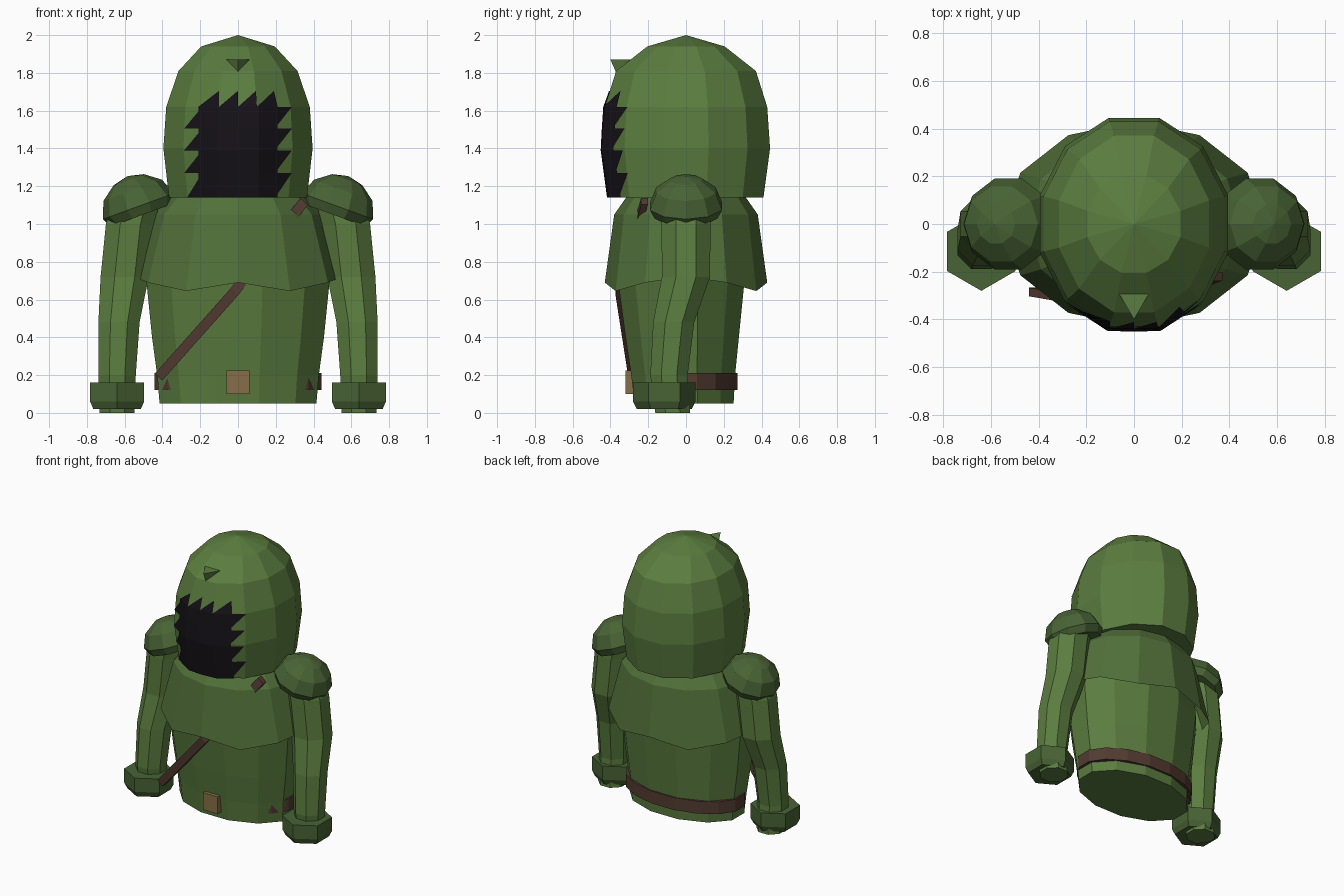
import bpy, bmesh, math
from mathutils import Vector, Matrix
from mathutils.bvhtree import BVHTree

if "Cube" in bpy.data.objects:
    bpy.data.objects.remove(bpy.data.objects["Cube"])

def mat(name, c):
    m = bpy.data.materials.new(name)
    m.diffuse_color = (*c, 1)
    m.use_nodes = True
    m.node_tree.nodes["Principled BSDF"].inputs["Base Color"].default_value = m.diffuse_color
    return m

GREEN = mat("green_cloth", (0.105, 0.205, 0.05))
DARK = mat("dark_green_cloth", (0.065, 0.125, 0.035))
MID = mat("mid_green_cloth", (0.085, 0.165, 0.042))
BROWN = mat("brown_leather", (0.085, 0.043, 0.03))
TAN = mat("tan_buckle", (0.24, 0.155, 0.065))
BLACK = mat("black_shadow", (0.008, 0.006, 0.009))

def finish(bm, name, material, recalc=True):
    if recalc:
        bmesh.ops.recalc_face_normals(bm, faces=bm.faces)
    me = bpy.data.meshes.new(name)
    bm.to_mesh(me)
    bm.free()
    me.materials.append(material)
    ob = bpy.data.objects.new(name, me)
    bpy.context.collection.objects.link(ob)
    return ob

def loft(rings, n, phase=0.0, bottom=True, top=True):
    """Rings are (x, y, z, rx, ry); a zero radius makes an apex."""
    bm = bmesh.new()
    loops = []
    for x, y, z, rx, ry in rings:
        if rx == 0:
            loops.append([bm.verts.new((x, y, z))])
            continue
        loops.append([bm.verts.new((x + rx * math.cos(phase + 2 * math.pi * i / n),
                                    y + ry * math.sin(phase + 2 * math.pi * i / n), z))
                      for i in range(n)])
    for a, b in zip(loops, loops[1:]):
        for i in range(n):
            j = (i + 1) % n
            if len(b) == 1:
                bm.faces.new((a[i], a[j], b[0]))
            else:
                bm.faces.new((a[i], a[j], b[j], b[i]))
    if bottom:
        bm.faces.new(loops[0][::-1])
    if top and len(loops[-1]) > 1:
        bm.faces.new(loops[-1])
    return bm

def box(name, lo, hi, material):
    bm = bmesh.new()
    bmesh.ops.create_cube(bm, size=1)
    lo, hi = Vector(lo), Vector(hi)
    for v in bm.verts:
        v.co = Vector([(lo[k] + hi[k]) / 2 + v.co[k] * (hi[k] - lo[k]) for k in range(3)])
    return finish(bm, name, material)

K = 1 / math.cos(math.pi / 12)   # flat-to-corner factor of a 12-gon

# Hood
hood_bm = loft([(0, 0, z, rx * K, ry * K) for z, rx, ry in
                [(1.14, .365, .41), (1.4, .395, .445), (1.62, .38, .43),
                 (1.81, .315, .37), (1.94, .195, .205)]] + [(0, 0, 2.0, 0, 0)],
               12, math.pi / 12)
tree = BVHTree.FromBMesh(hood_bm)
finish(hood_bm, "hood", GREEN)

# Dark face opening with ragged edge, laid on the hood
face_bm = bmesh.new()

def on_hood(x, z):
    hit = tree.ray_cast(Vector((x, -2, max(z, 1.142))), Vector((0, 1, 0)))[0]
    return face_bm.verts.new((x, hit.y - .008, z))

levels = [1.14, 1.27, 1.39, 1.505, 1.62]
for z0, z1 in zip(levels, levels[1:]):
    cols = [-.21, -.112, 0, .112, .21]
    for a, b in zip(cols, cols[1:]):
        face_bm.faces.new([on_hood(a, z0), on_hood(b, z0), on_hood(b, z1), on_hood(a, z1)])
    face_bm.faces.new([on_hood(-.285 if z0 > 1.2 else -.27, z0), on_hood(-.21, z0), on_hood(-.19, z1)])
    face_bm.faces.new([on_hood(.285, z1), on_hood(.21, z1), on_hood(.21, z0 + .02)])
for x0, x1, tip in [(-.21, -.1, -.1), (-.1, 0, 0), (0, .1, .095), (.1, .21, .19)]:
    face_bm.faces.new([on_hood(x0, 1.62), on_hood(x1, 1.62), on_hood(tip, 1.705)])
finish(face_bm, "face_opening", BLACK, False)

# Hood peak
bm = bmesh.new()
p = [bm.verts.new(c) for c in [(-.07, -.28, 1.87), (.07, -.28, 1.87),
                               (0, -.40, 1.87), (0, -.365, 1.79)]]
for f in [(0, 1, 2), (0, 2, 3), (2, 1, 3), (1, 0, 3)]:
    bm.faces.new([p[i] for i in f])
finish(bm, "hood_peak", GREEN)

# Torso
finish(loft([(0, y, z, rx * K, ry * K) for y, z, rx, ry in
             [(-.01, .05, .415, .262), (-.015, .2, .428, .275), (-.02, .4, .455, .3),
              (-.025, .7, .485, .335), (0, 1.0, .42, .32), (0, 1.13, .34, .28)]],
            12, math.pi / 12), "torso", GREEN)

# Shoulder cape with wavy hem
bm = loft([(0, 0, .70, .55, .43), (0, 0, 1.05, .45, .38), (0, 0, 1.15, .36, .31)],
          12, 0, bottom=False)
bm.verts.ensure_lookup_table()
for i in range(12):
    bm.verts[i].co.z = (.72, .69, .645)[min(i % 6, 6 - i % 6)] if i % 6 != 3 else .69
finish(bm, "cape", MID)

# Belt and buckle
finish(loft([(0, .005, z, .45, .272) for z in (.12, .21)], 16, math.pi / 16), "belt", BROWN)
box("buckle", (-.06, -.32, .10), (.06, -.26, .225), TAN)

# Chest strap
path = [Vector(c) for c in [(-.42, -.285, .19), (-.02, -.355, .64), (.35, -.22, 1.12)]]
bm = bmesh.new()
rows = []
for q in path:
    side, out = Vector((.02, 0, -.018)), Vector((0, .018, 0))
    rows.append([bm.verts.new(q + s * side + o * out)
                 for s, o in [(-1, -1), (1, -1), (1, 1), (-1, 1)]])
for a, b in zip(rows, rows[1:]):
    for i in range(4):
        bm.faces.new((a[i], a[(i + 1) % 4], b[(i + 1) % 4], b[i]))
bm.faces.new(rows[0][::-1])
bm.faces.new(rows[-1])
finish(bm, "chest_strap", BROWN)

for s, side in ((-1, "left"), (1, "right")):
    # Sleeve
    finish(loft([(s * x, y, z, r, r) for x, y, z, r in
                 [(.64, -.07, 0, .10), (.64, -.09, .2, .107), (.63, -.065, .48, .118),
                  (.60, 0, .72, .138), (.57, 0, 1.0, .14), (.53, 0, 1.14, .13)]],
                8, math.pi / 8), side + "_sleeve", GREEN)
    # Cuff
    finish(loft([(s * .64, -.115, z, r, r) for z, r in
                 [(.02, .145), (.06, .165), (.16, .165)]],
                6, math.pi / 6), side + "_cuff", DARK)
    # Shoulder pad: tilted half dome
    bm = loft([(0, 0, z, r, r) for z, r in
               [(-.03, .175), (.02, .20), (.11, .165), (.17, .085)]] + [(0, 0, .19, 0, 0)], 10)
    bm.transform(Matrix.Translation((s * .52, 0, 1.075)) @
                 Matrix.Rotation(s * math.radians(20), 4, 'Y'))
    finish(bm, side + "_shoulder_pad", DARK)
